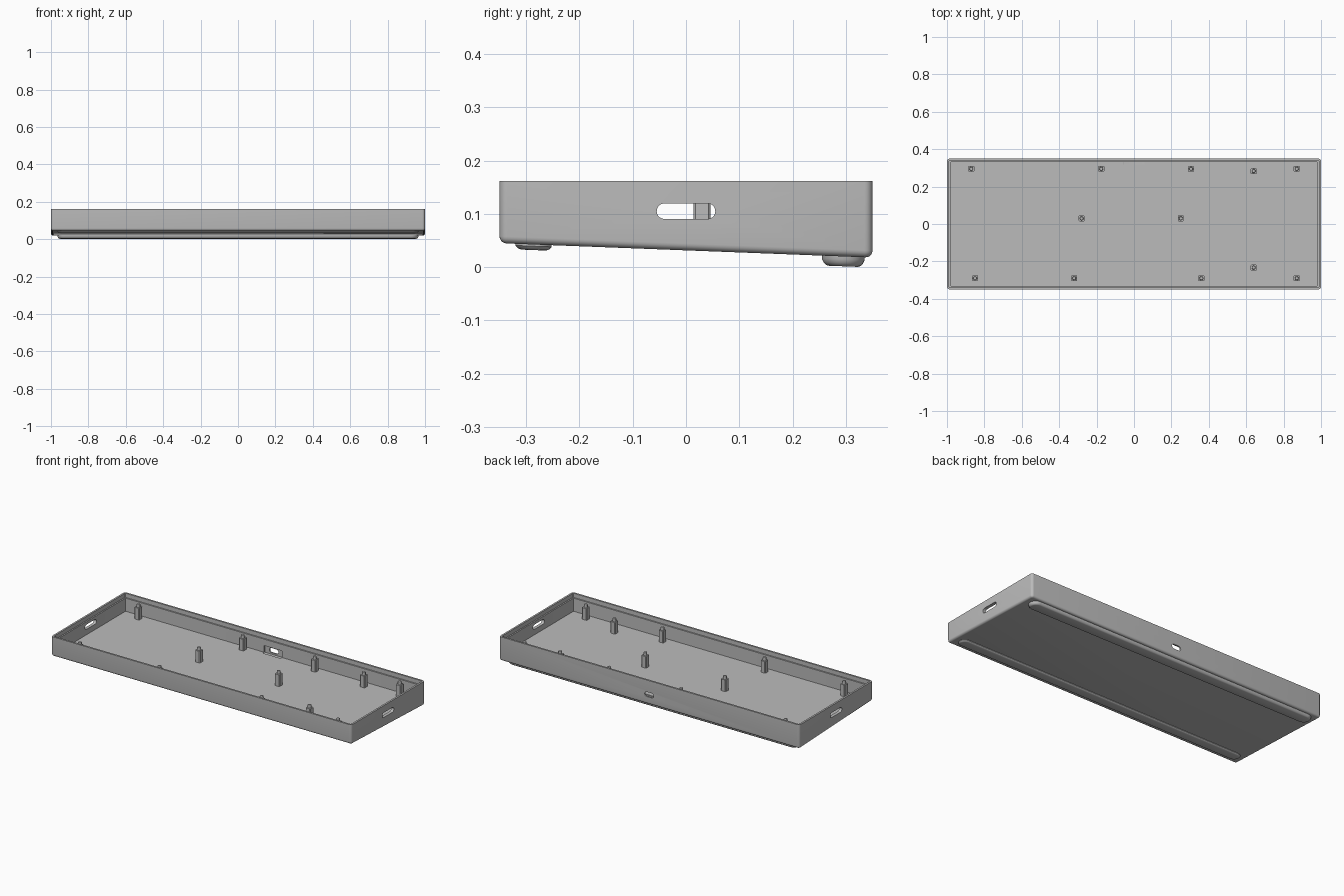
import bpy, bmesh, math

if "Cube" in bpy.data.objects:
    bpy.data.objects.remove(bpy.data.objects["Cube"])

grey = bpy.data.materials.new("plain grey")
grey.use_nodes = True
colour = (0.5, 0.5, 0.5, 1)
grey.diffuse_color = colour
grey.node_tree.nodes["Principled BSDF"].inputs["Base Color"].default_value = colour

HX, HY, TOP, FLOOR, FILLET = 1.0, 0.35, 0.162, 0.058, 0.013


def underside(y):
    """Height of the sloping underside, lowest at the back."""
    return 0.0315 - 0.0386 * y


def rounded_rect(hx, hy, r, cx=0, cy=0, steps=5):
    pts = []
    for q, (sx, sy) in enumerate([(1, 1), (-1, 1), (-1, -1), (1, -1)]):
        for i in range(steps + 1):
            a = (q + i / steps) * math.pi / 2
            pts.append((cx + sx * (hx - r) + r * math.cos(a),
                        cy + sy * (hy - r) + r * math.sin(a)))
    return pts


def loft(name, rings, smooth=True):
    """Skin a stack of equal-sized 3D rings and cap both ends."""
    bm = bmesh.new()
    rows = [[bm.verts.new(p) for p in ring] for ring in rings]
    for a, b in zip(rows, rows[1:]):
        for i in range(len(a)):
            j = (i + 1) % len(a)
            bm.faces.new((a[i], a[j], b[j], b[i]))
    bm.faces.new(rows[0][::-1])
    bm.faces.new(rows[-1])
    bmesh.ops.recalc_face_normals(bm, faces=bm.faces)
    me = bpy.data.meshes.new(name)
    bm.to_mesh(me)
    bm.free()
    me.materials.append(grey)
    ob = bpy.data.objects.new(name, me)
    bpy.context.collection.objects.link(ob)
    if smooth:
        finish(ob)
    return ob


def select(ob):
    bpy.ops.object.select_all(action="DESELECT")
    ob.select_set(True)
    bpy.context.view_layer.objects.active = ob


def finish(ob):
    select(ob)
    bpy.ops.object.shade_smooth_by_angle(angle=math.radians(32))


def level(pts, z):
    return [(x, y, z) for x, y in pts]


def sloped(pts, lift):
    return [(x, y, underside(y) + lift) for x, y in pts]


# Tray: filleted sloping bottom, straight walls, stepped rim, level floor
rings = []
for i in range(6):
    a = i / 5 * math.pi / 2
    inset = FILLET * (1 - math.sin(a))
    ring = rounded_rect(HX - inset, HY - inset, 0.015 - inset)
    rings.append(sloped(ring, FILLET * (1 - math.cos(a))))
rings.append(level(rounded_rect(HX, HY, 0.015), TOP))
for inset, z in [(0.011, TOP), (0.011, 0.137), (0.019, 0.137), (0.019, FLOOR)]:
    rings.append(level(rounded_rect(HX - inset, HY - inset, 0.004), z))
tray = loft("tray", rings, smooth=False)


def cut(cutter):
    mod = tray.modifiers.new("cut", "BOOLEAN")
    mod.operation, mod.solver, mod.object = "DIFFERENCE", "EXACT", cutter
    select(tray)
    bpy.ops.object.modifier_apply(modifier=mod.name)
    bpy.data.objects.remove(cutter)


# Rounded slots through both end walls
for side in (-1, 1):
    slot = rounded_rect(0.055, 0.0145, 0.0144, cy=0.105)
    cut(loft("slot_cutter", [[(side * d, y, z) for y, z in slot]
                             for d in (0.95, 1.05)], smooth=False))

# Port in the back wall, with a wider pocket behind it
port = rounded_rect(0.03, 0.014, 0.0135, cy=0.077)
cut(loft("port_cutter", [[(x, y, z) for x, z in port]
                         for y in (0.32, 0.38)], smooth=False))
pocket = rounded_rect(0.06, 0.022, 0.004, cy=0.076)
cut(loft("pocket_cutter", [[(x, y, z) for x, z in pocket]
                           for y in (0.318, 0.341)], smooth=False))
finish(tray)

# Standoffs: chamfered square post with a round locating peg
posts = [(-0.87, 0.295), (-0.175, 0.295), (0.305, 0.295), (0.64, 0.283),
         (0.87, 0.295), (-0.28, 0.03), (0.25, 0.03), (-0.85, -0.29),
         (-0.32, -0.29), (0.36, -0.29), (0.64, -0.233), (0.87, -0.29)]
for n, (x, y) in enumerate(posts, 1):
    body = rounded_rect(0.016, 0.016, 0.004, x, y, steps=1)
    loft(f"standoff_{n}", [level(body, z) for z in (FLOOR - 0.005, 0.128)])
    peg = [rounded_rect(r, r, r * 0.99, x, y, steps=3) for r in (0.0105, 0.0085)]
    loft(f"standoff_peg_{n}", [level(peg[0], 0.125), level(peg[0], 0.143),
                               level(peg[1], 0.146)])


# Long rounded feet under the front and the back
def foot(name, cy, half_width, height):
    rows = []
    for inset, drop in [(0, -0.3), (0, 0.3), (0.003, 0.65), (0.007, 0.9), (0.012, 1)]:
        hw = half_width - inset
        pill = rounded_rect(0.965 - inset, hw, hw * 0.99, cy=cy, steps=10)
        rows.append(sloped(pill, -height * drop))
    loft(name, rows)


foot("front_foot", -0.286, 0.034, 0.0105)
foot("back_foot", 0.295, 0.040, 0.0185)
